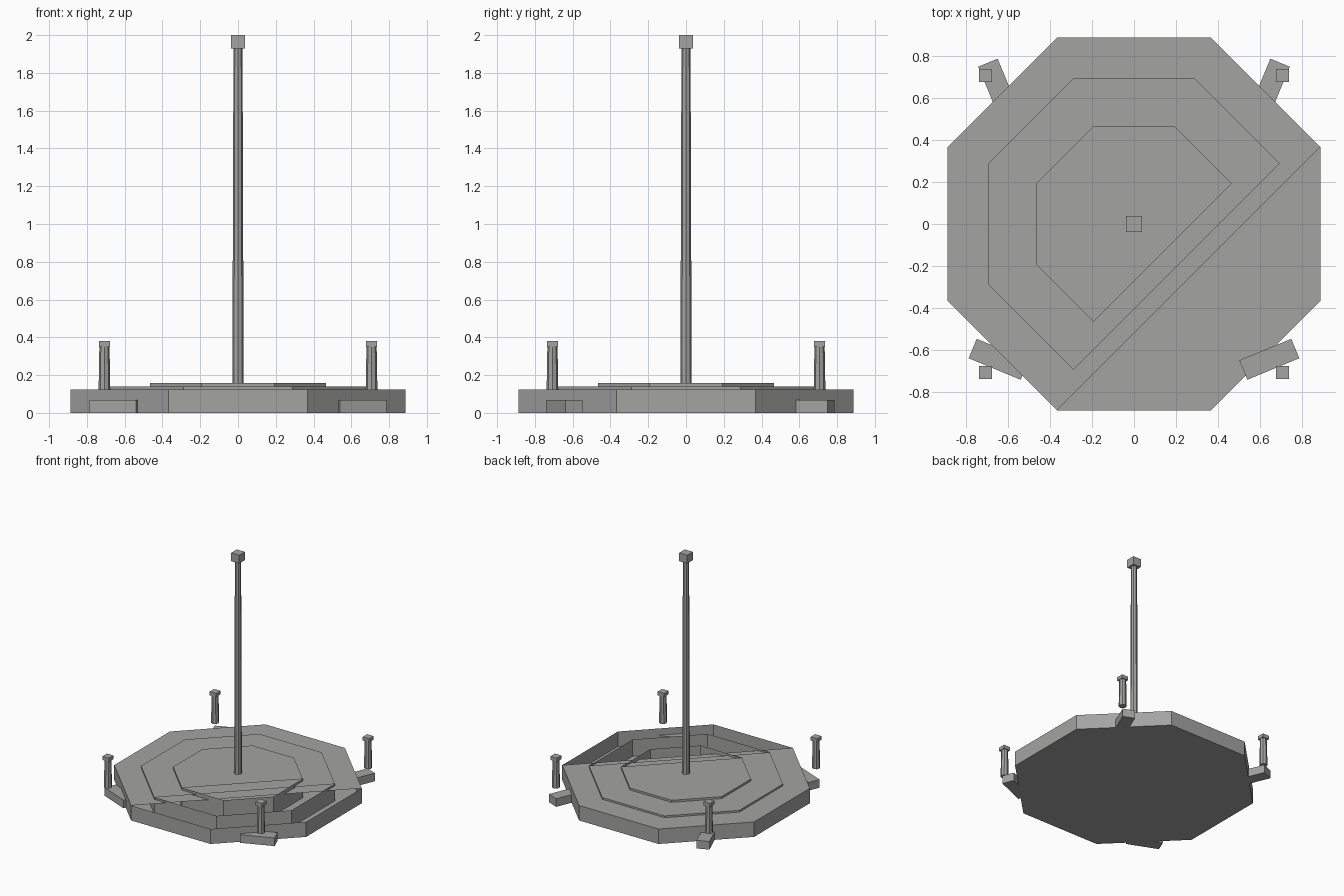
import bpy, bmesh
from math import cos, sin, pi, radians
from mathutils import Matrix

if "Cube" in bpy.data.objects:
    bpy.data.objects.remove(bpy.data.objects["Cube"])

# Dark grey stone for every part
stone = bpy.data.materials.new("dark_grey")
stone.diffuse_color = (0.37, 0.37, 0.365, 1)
stone.use_nodes = True
stone.node_tree.nodes["Principled BSDF"].inputs["Base Color"].default_value = stone.diffuse_color


def finish(name, bm):
    mesh = bpy.data.meshes.new(name)
    bm.to_mesh(mesh)
    bm.free()
    mesh.materials.append(stone)
    obj = bpy.data.objects.new(name, mesh)
    bpy.context.collection.objects.link(obj)
    return obj


def tier(name, radius, height):
    """Octagonal step whose top is left open at the front right corner."""
    bm = bmesh.new()
    ring = [(radius * cos(pi / 8 + i * pi / 4), radius * sin(pi / 8 + i * pi / 4)) for i in range(8)]
    low = [bm.verts.new((x, y, 0)) for x, y in ring]
    top = [bm.verts.new((x, y, height)) for x, y in ring]
    for i in range(8):
        j = (i + 1) % 8
        bm.faces.new((low[i], low[j], top[j], top[i]))
    bm.faces.new(low[::-1])
    bm.faces.new(top[:6])
    return finish(name, bm)


def post(name, x, y, z0, z1, r0, r1):
    bm = bmesh.new()
    bmesh.ops.create_cone(bm, cap_ends=True, segments=8, radius1=r0, radius2=r1, depth=z1 - z0,
                          matrix=Matrix.Translation((x, y, (z0 + z1) / 2)))
    return finish(name, bm)


def box(name, x, y, z0, z1, sx, sy, angle=0):
    bm = bmesh.new()
    m = (Matrix.Translation((x, y, (z0 + z1) / 2)) @ Matrix.Rotation(angle, 4, 'Z')
         @ Matrix.Diagonal((sx, sy, z1 - z0, 1)))
    bmesh.ops.create_cube(bm, size=1, matrix=m)
    return finish(name, bm)


# Stepped octagonal platform
tier("lower_step", 0.96, 0.125)
tier("middle_step", 0.752, 0.14)
tier("upper_step", 0.503, 0.157)

# Central mast with its block finial
post("mast", 0, 0, 0.155, 1.93, 0.03, 0.024)
box("mast_finial", 0, 0, 1.93, 2.0, 0.074, 0.074)

# Corner feet and bollards
for deg in (45, 135, 225, 315):
    a = radians(deg)
    box(f"foot_{deg}", 0.911 * cos(a), 0.911 * sin(a), 0, 0.068, 0.268, 0.10, pi / 4 + a / 2)
    bx, by = cos(a), sin(a)
    post(f"bollard_{deg}", bx, by, 0.12, 0.35, 0.031, 0.027)
    box(f"bollard_cap_{deg}", bx, by, 0.35, 0.38, 0.06, 0.06)
